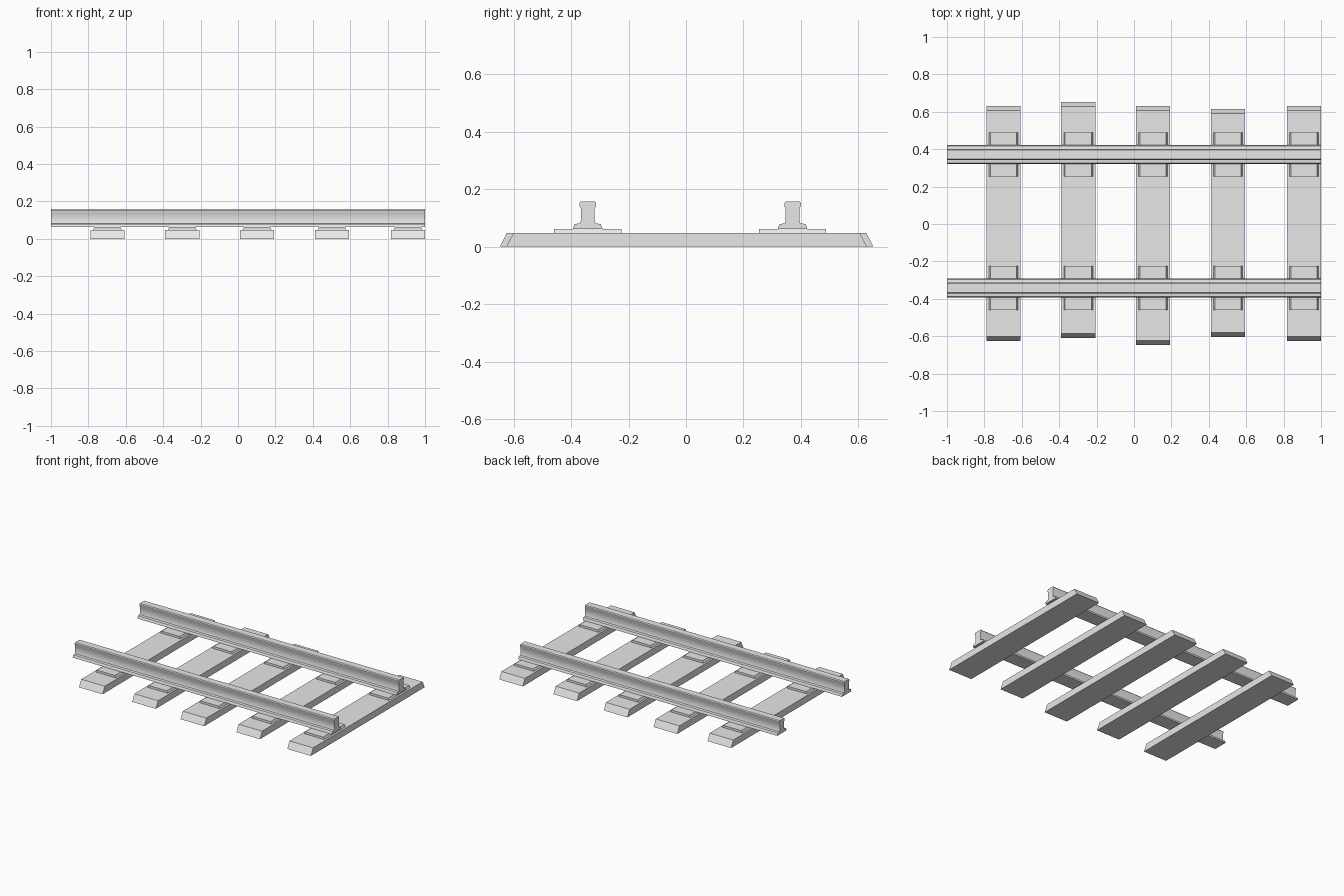
import bpy, bmesh

cube = bpy.data.objects.get("Cube")
if cube:
    bpy.data.objects.remove(cube, do_unlink=True)

grey = bpy.data.materials.new("light grey")
grey.use_nodes = True
colour = (0.8, 0.8, 0.8, 1)
grey.diffuse_color = colour
grey.node_tree.nodes["Principled BSDF"].inputs["Base Color"].default_value = colour


def add_object(name, bm):
    bmesh.ops.recalc_face_normals(bm, faces=bm.faces)
    mesh = bpy.data.meshes.new(name)
    bm.to_mesh(mesh)
    bm.free()
    mesh.materials.append(grey)
    obj = bpy.data.objects.new(name, mesh)
    bpy.context.collection.objects.link(obj)
    return obj


def tapered_block(name, x, width, y0, y1, z0, z1, inset_x=0, inset_y=0):
    """Box whose top is pulled in along x and y."""
    bm = bmesh.new()
    bmesh.ops.create_cube(bm, size=1)
    for v in bm.verts:
        top = v.co.z > 0
        sx, sy = (1 if c > 0 else -1 for c in v.co.xy)
        v.co.x = x + sx * (width / 2 - top * inset_x)
        v.co.y = (y1 if sy > 0 else y0) - sy * top * inset_y
        v.co.z = z1 if top else z0
    return add_object(name, bm)


def rail(name, y):
    """Extrude a mirrored half profile along x."""
    half = [(0.051, 0.062), (0.050, 0.068), (0.045, 0.079), (0.027, 0.081),
            (0.024, 0.09), (0.024, 0.133), (0.029, 0.142), (0.029, 0.152),
            (0.024, 0.158)]
    outline = half + [(-a, z) for a, z in reversed(half)]
    bm = bmesh.new()
    face = bm.faces.new([bm.verts.new((-1, y + a, z)) for a, z in outline])
    ext = bmesh.ops.extrude_face_region(bm, geom=[face], use_keep_orig=True)
    moved = [g for g in ext["geom"] if isinstance(g, bmesh.types.BMVert)]
    bmesh.ops.translate(bm, verts=moved, vec=(2, 0, 0))
    obj = add_object(name, bm)
    bpy.ops.object.select_all(action="DESELECT")
    obj.select_set(True)
    bpy.context.view_layer.objects.active = obj
    bpy.ops.object.shade_smooth_by_angle(angle=0.6)


# Two running rails
rails = {"front": -0.342, "back": 0.371}
for side, y in rails.items():
    rail(f"{side}_rail", y)

# Unevenly laid sleepers (x, front end, back end), each with two rail plates
sleepers = [(-0.698, -0.625, 0.63), (-0.298, -0.61, 0.652), (0.102, -0.648, 0.63),
            (0.502, -0.605, 0.614), (0.909, -0.625, 0.63)]
for i, (x, y0, y1) in enumerate(sleepers, 1):
    tapered_block(f"sleeper_{i}", x, 0.182, y0, y1, 0, 0.047, inset_y=0.024)
    for side, y in rails.items():
        tapered_block(f"{side}_rail_plate_{i}", x, 0.156, y - 0.117, y + 0.117,
                      0.046, 0.062, inset_x=0.008)
